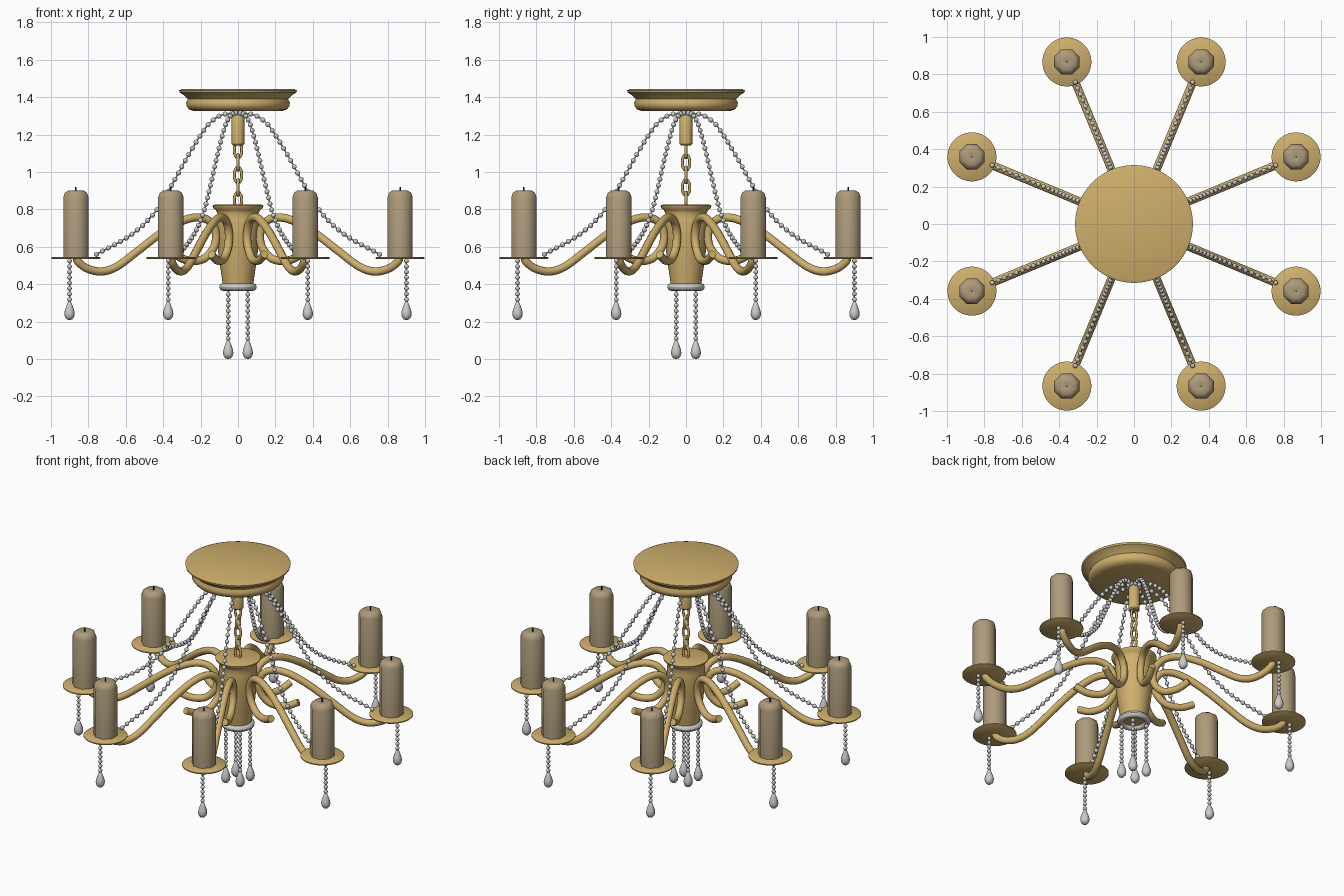
import bpy, bmesh, math
from mathutils import Vector, Matrix

if "Cube" in bpy.data.objects:
    bpy.data.objects.remove(bpy.data.objects["Cube"])


def material(name, rgb):
    m = bpy.data.materials.new(name)
    m.diffuse_color = (*rgb, 1)
    m.use_nodes = True
    m.node_tree.nodes["Principled BSDF"].inputs["Base Color"].default_value = m.diffuse_color
    return m


GOLD = material("brass", (0.62, 0.43, 0.15))
WAX = material("wax", (0.42, 0.33, 0.20))
DARK = material("wick", (0.03, 0.03, 0.03))


def add(name, bm, mat=None, angle=40):
    bmesh.ops.recalc_face_normals(bm, faces=bm.faces)
    me = bpy.data.meshes.new(name)
    bm.to_mesh(me)
    bm.free()
    ob = bpy.data.objects.new(name, me)
    bpy.context.collection.objects.link(ob)
    if mat:
        me.materials.append(mat)
    bpy.ops.object.select_all(action='DESELECT')
    bpy.context.view_layer.objects.active = ob
    ob.select_set(True)
    bpy.ops.object.shade_smooth_by_angle(angle=math.radians(angle))
    return ob


def lathe(bm, profile, sides, at=(0, 0, 0)):
    """Revolve (radius, z) points; radius 0 closes to a point."""
    at, rings = Vector(at), []
    for r, z in profile:
        n = 1 if r == 0 else sides
        rings.append([bm.verts.new(at + Vector((r * math.cos(math.tau * i / sides),
                                                r * math.sin(math.tau * i / sides), z)))
                      for i in range(n)])
    for a, b in zip(rings, rings[1:]):
        for i in range(sides):
            j = (i + 1) % sides
            f = [a[i % len(a)], a[j % len(a)], b[j % len(b)], b[i % len(b)]]
            bm.faces.new(list(dict.fromkeys(f)))


def spline(pts, steps=6):
    """Smooth path through the (x, z) points, in the XZ plane."""
    p = [Vector((x, 0, z)) for x, z in pts]
    p = [2 * p[0] - p[1]] + p + [2 * p[-1] - p[-2]]
    out = []
    for a, b, c, d in zip(p, p[1:], p[2:], p[3:]):
        for s in range(steps):
            t = s / steps
            out.append(0.5 * (2 * b + (c - a) * t + (2 * a - 5 * b + 4 * c - d) * t * t
                              + (3 * b - a - 3 * c + d) * t ** 3))
    return out + [p[-2]]


def tube(bm, path, radius, sides=12, closed=False):
    """Sweep a circle along a path lying in the XZ plane."""
    n, rings, side = len(path), [], Vector((0, 1, 0))
    for i, p in enumerate(path):
        a = path[(i - 1) % n] if closed or i else p
        b = path[(i + 1) % n] if closed or i < n - 1 else p
        out = (b - a).normalized().cross(side)
        rings.append([bm.verts.new(p + radius * (math.cos(math.tau * k / sides) * side
                                                 + math.sin(math.tau * k / sides) * out))
                      for k in range(sides)])
    for a, b in zip(rings, rings[1:] + (rings[:1] if closed else [])):
        for k in range(sides):
            j = (k + 1) % sides
            bm.faces.new((a[k], a[j], b[j], b[k]))
    if not closed:
        bm.faces.new(rings[0])
        bm.faces.new(rings[-1])


def beads(bm, path, radius, gap):
    """Evenly spaced beads threaded on a thin wire."""
    tube(bm, path, 0.004, 5)
    lengths = [(b - a).length for a, b in zip(path, path[1:])]
    count = round(sum(lengths) / gap)
    step = sum(lengths) / count
    for k in range(count + 1):
        d, i = k * step, 0
        while i < len(lengths) - 1 and d > lengths[i]:
            d -= lengths[i]
            i += 1
        pos = path[i].lerp(path[i + 1], min(1, d / lengths[i]))
        bmesh.ops.create_uvsphere(bm, u_segments=10, v_segments=7, radius=radius,
                                  matrix=Matrix.Translation(pos))


def pendant(bm, x, top, bottom):
    """Vertical bead strand ending in a teardrop."""
    beads(bm, [Vector((x, 0, top)), Vector((x, 0, bottom + 0.11))], 0.0125, 0.031)
    lathe(bm, [(0, 0), (0.014, 0.004), (0.024, 0.016), (0.028, 0.033), (0.025, 0.052),
               (0.016, 0.078), (0.008, 0.098), (0, 0.106)], 14, (x, 0, bottom))


def around(ob, count, start):
    """Turn the part to its first angle and repeat it around z."""
    base = ob.name
    for i in range(count):
        o = ob if i == 0 else ob.copy()
        if i:
            bpy.context.collection.objects.link(o)
        o.name = f"{base}_{i + 1}"
        o.rotation_euler.z = start + i * math.tau / count


def turned(name, profile, sides, mat=None, at=(0, 0, 0), angle=40):
    bm = bmesh.new()
    lathe(bm, profile, sides, at)
    return add(name, bm, mat, angle)


# Ceiling canopy, stem and hub
turned("canopy", [(0, 1.445), (0.30, 1.443), (0.315, 1.437), (0.312, 1.425), (0.285, 1.408),
                  (0.268, 1.39), (0.277, 1.37), (0.275, 1.352), (0.262, 1.335),
                  (0.235, 1.325), (0, 1.325)], 64, GOLD)
turned("stem", [(0, 1.33), (0.028, 1.33), (0.028, 1.30), (0.034, 1.29), (0.034, 1.15),
                (0.028, 1.143), (0, 1.143)], 24, GOLD)
turned("hub", [(0, 0.822), (0.125, 0.825), (0.136, 0.82), (0.134, 0.81), (0.118, 0.795),
               (0.11, 0.78), (0.114, 0.75), (0.116, 0.70), (0.111, 0.62), (0.10, 0.52),
               (0.087, 0.44), (0.08, 0.385), (0, 0.385)], 40, GOLD)
turned("hub_ring", [(0.08 + 0.02 * math.cos(math.tau * i / 12),
                     0.385 + 0.02 * math.sin(math.tau * i / 12)) for i in range(13)], 40)

# Chain of alternating oval links
for i in range(5):
    bm = bmesh.new()
    tube(bm, [Vector((0.02 * math.cos(math.tau * k / 16), 0, 0.042 * math.sin(math.tau * k / 16)))
              for k in range(16)], 0.008, 8, True)
    link = add(f"chain_link_{i + 1}", bm, GOLD, 80)
    link.location.z = 1.118 - i * 0.067
    link.rotation_euler.z = (i % 2) * math.pi / 2

# Eight scrolled arms, each with its plate, candle, garland and pendant
START = math.pi / 8
bm = bmesh.new()
tube(bm, spline([(0.37, 0.56), (0.29, 0.527), (0.20, 0.535), (0.138, 0.60), (0.13, 0.68),
                 (0.17, 0.74), (0.24, 0.757), (0.33, 0.735), (0.45, 0.67), (0.58, 0.578),
                 (0.70, 0.495), (0.79, 0.468), (0.87, 0.483), (0.92, 0.515), (0.935, 0.54)]),
     0.022)
around(add("arm", bm, GOLD, 60), 8, START)

R = (0.938, 0, 0)
around(turned("drip_plate", [(0, 0.534), (0.127, 0.534), (0.131, 0.537), (0.131, 0.543),
                             (0.127, 0.546), (0, 0.546)], 40, GOLD, R), 8, START)
around(turned("candle", [(0, 0.545), (0.073, 0.545), (0.073, 0.865), (0.064, 0.889),
                         (0.045, 0.901), (0.012, 0.896), (0, 0.894)], 8, WAX, R, 60), 8, START)
around(turned("wick", [(0, 0.89), (0.004, 0.89), (0.004, 0.921), (0, 0.921)], 6, DARK, R), 8, START)

bm = bmesh.new()
beads(bm, spline([(0.035, 1.315), (0.10, 1.303), (0.16, 1.265), (0.215, 1.20), (0.30, 1.07),
                  (0.39, 0.92), (0.485, 0.78), (0.62, 0.663), (0.82, 0.56)]), 0.0135, 0.039)
around(add("bead_garland", bm, None, 80), 8, START)

bm = bmesh.new()
pendant(bm, 0.975, 0.525, 0.208)
around(add("plate_pendant", bm, None, 80), 8, START)

# Four pendants under the hub
bm = bmesh.new()
pendant(bm, 0.074, 0.375, 0.0)
around(add("hub_pendant", bm, None, 80), 4, math.pi / 4)
